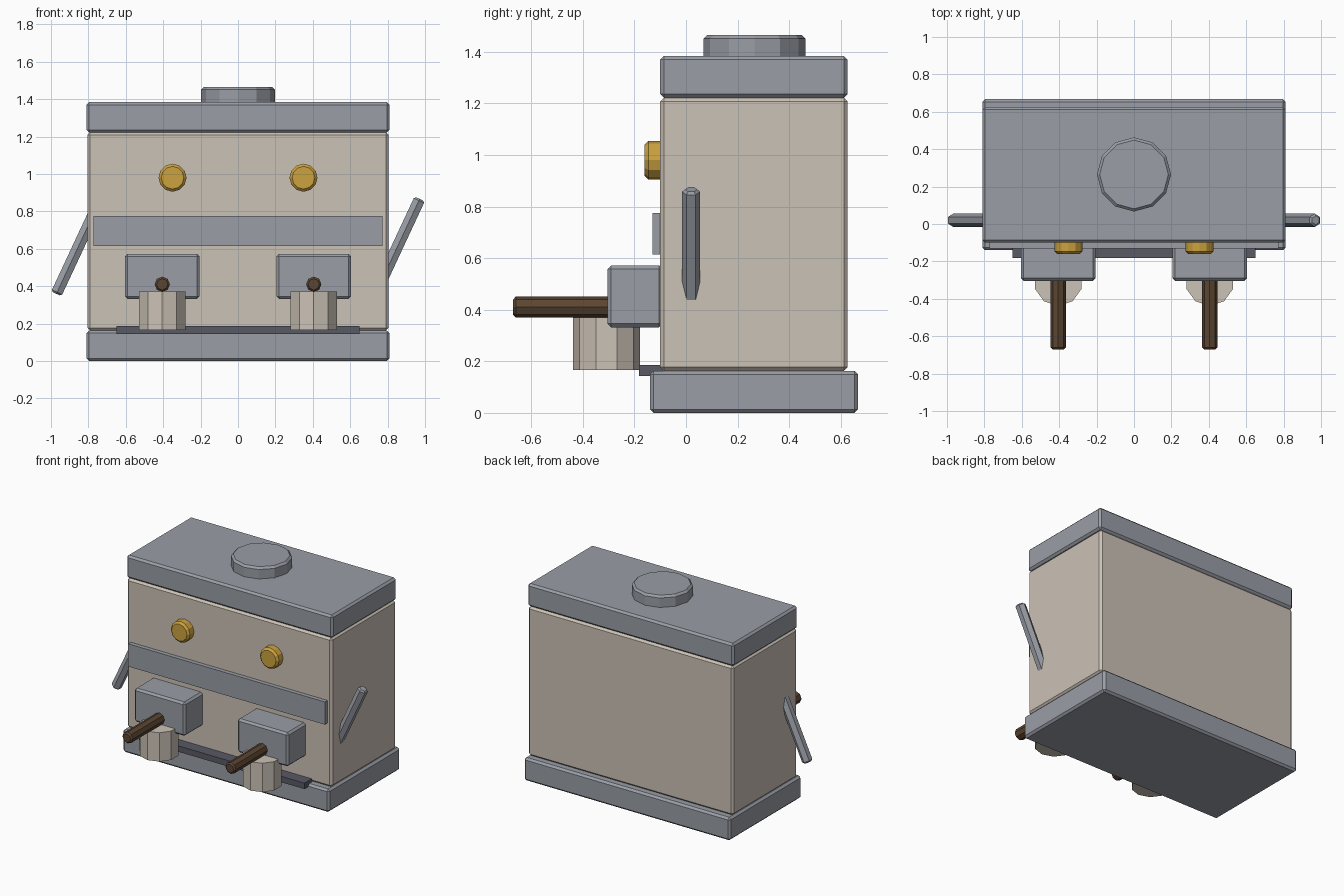
import bpy
import math
from mathutils import Matrix, Vector

if "Cube" in bpy.data.objects:
    bpy.data.objects.remove(bpy.data.objects["Cube"])


def material(name, rgb):
    m = bpy.data.materials.new(name)
    m.diffuse_color = (*rgb, 1)
    m.use_nodes = True
    m.node_tree.nodes["Principled BSDF"].inputs["Base Color"].default_value = m.diffuse_color
    return m


STEEL = material("steel_grey", (0.32, 0.34, 0.38))
CREAM = material("cream", (0.60, 0.54, 0.47))
GOLD = material("gold", (0.60, 0.36, 0.05))
BROWN = material("dark_brown", (0.105, 0.06, 0.032))
DARK = material("dark_grey", (0.10, 0.10, 0.13))


def finish(name, mat, bevel):
    ob = bpy.context.object
    ob.name = name
    ob.data.materials.append(mat)
    if bevel:
        mod = ob.modifiers.new("edge_bevel", "BEVEL")
        mod.width = bevel
        mod.segments = 1
        mod.limit_method = "ANGLE"
        mod.angle_limit = math.radians(65)
    return ob


def box(name, lo, hi, mat, bevel=0.0):
    lo, hi = Vector(lo), Vector(hi)
    bpy.ops.mesh.primitive_cube_add(size=1, location=(lo + hi) / 2)
    ob = bpy.context.object
    ob.data.transform(Matrix.Diagonal((*(hi - lo), 1)))
    return finish(name, mat, bevel)


def cylinder(name, center, radius, length, sides, mat, bevel=0.0, rot=(0, 0, 0)):
    bpy.ops.mesh.primitive_cylinder_add(vertices=sides, radius=radius, depth=length,
                                        location=center, rotation=rot)
    return finish(name, mat, bevel)


FORWARD = (math.pi / 2, 0, 0)

# Housing: base, body, lid and round cap
box("base", (-0.81, -0.14, 0), (0.81, 0.667, 0.163), STEEL, 0.014)
box("body", (-0.805, -0.10, 0.163), (0.805, 0.626, 1.222), CREAM, 0.014)
box("lid", (-0.81, -0.10, 1.222), (0.81, 0.626, 1.384), STEEL, 0.014)
cylinder("top_cap", (0, 0.265, 1.417), 0.198, 0.096, 12, STEEL, 0.014)

# Front band and drip tray
box("front_band", (-0.773, -0.13, 0.615), (0.773, -0.09, 0.776), STEEL)
box("drip_tray", (-0.65, -0.182, 0.144), (0.65, -0.09, 0.186), DARK)

for side, s in (("left", -1), ("right", 1)):
    # Gauge
    cylinder(side + "_gauge", (0.35 * s, -0.12, 0.98), 0.075, 0.08, 12, GOLD, 0.014, FORWARD)
    # Brew head, handle and cup
    x = 0.405 * s
    box(side + "_brew_head", (x - 0.2, -0.304, 0.332), (x + 0.2, -0.09, 0.572), STEEL, 0.014)
    cylinder(side + "_handle", (x, -0.47, 0.41), 0.041, 0.40, 8, BROWN, 0.01, FORWARD)
    cylinder(side + "_cup", (x, -0.308, 0.268), 0.13, 0.205, 10, CREAM)
    # Side lever; both lean the same way
    cylinder(side + "_lever", (0.853 * s, 0.02, 0.613), 0.035, 0.56, 6, STEEL, 0.01,
             (0, math.radians(25), 0))
